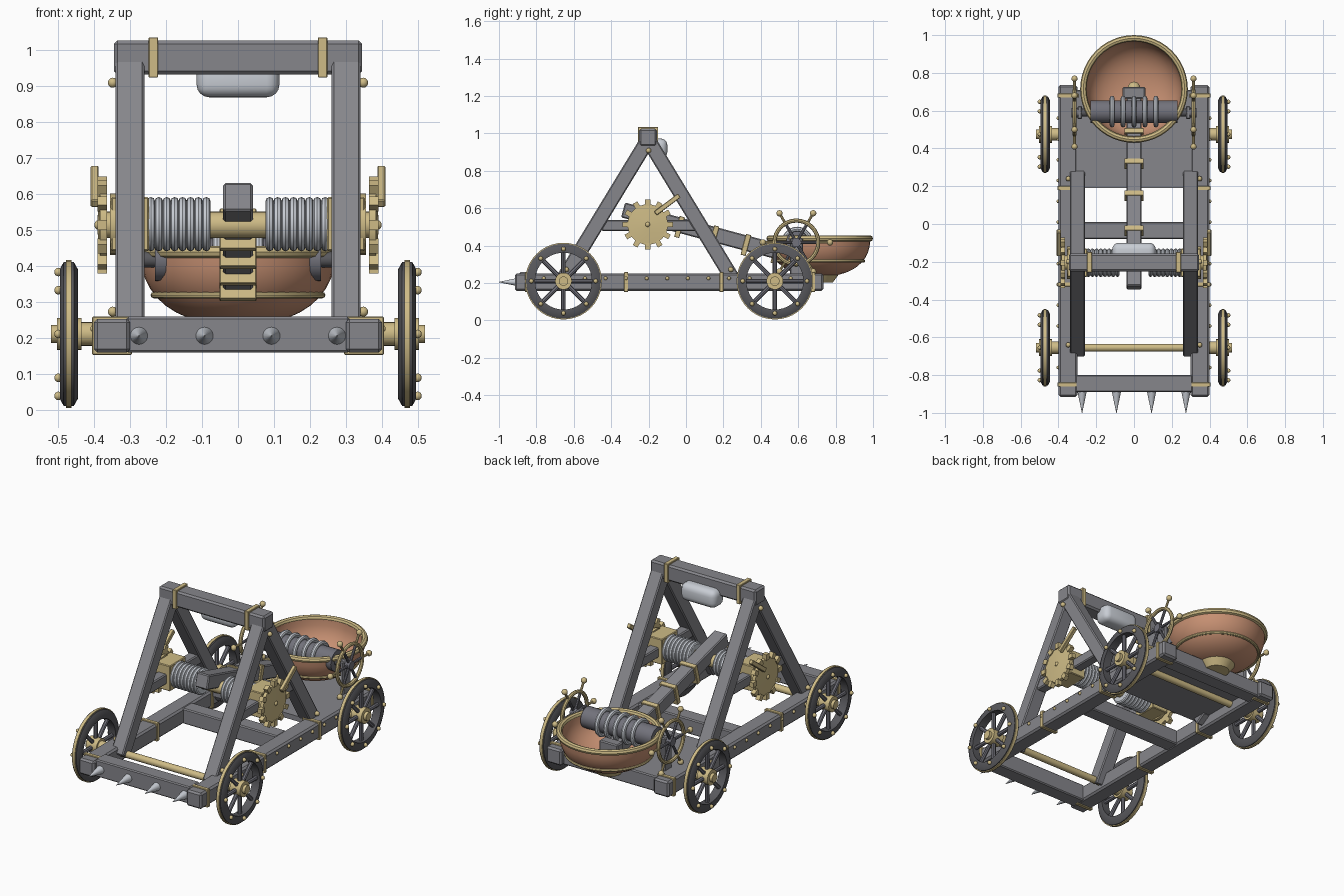
import bpy, bmesh, math
from mathutils import Vector, Matrix

if "Cube" in bpy.data.objects:
    bpy.data.objects.remove(bpy.data.objects["Cube"])


def material(name, r, g, b):
    m = bpy.data.materials.new(name)
    m.use_nodes = True
    m.diffuse_color = (r, g, b, 1)
    m.node_tree.nodes["Principled BSDF"].inputs["Base Color"].default_value = (r, g, b, 1)
    return m


TIMBER = material("grey timber", 0.24, 0.24, 0.26)
GOLD = material("pale brass", 0.62, 0.5, 0.24)
COPPER = material("copper", 0.57, 0.28, 0.17)
ROPE = material("light steel", 0.58, 0.61, 0.66)
DARK = material("dark iron", 0.1, 0.1, 0.11)
SPOKE = material("spoke iron", 0.17, 0.17, 0.2)


def finish(name, bm, mat, smooth=True):
    bmesh.ops.recalc_face_normals(bm, faces=bm.faces)
    mesh = bpy.data.meshes.new(name)
    bm.to_mesh(mesh)
    bm.free()
    mesh.materials.append(mat)
    ob = bpy.data.objects.new(name, mesh)
    bpy.context.collection.objects.link(ob)
    if smooth:
        bpy.ops.object.select_all(action='DESELECT')
        ob.select_set(True)
        bpy.context.view_layer.objects.active = ob
        bpy.ops.object.shade_smooth_by_angle(angle=math.radians(40))
    return ob


def box(name, mat, centre, size, tilt=0, bevel=0.006, segments=1):
    bm = bmesh.new()
    bmesh.ops.create_cube(bm, size=1, matrix=Matrix.Translation(centre)
                          @ Matrix.Rotation(tilt, 4, 'X') @ Matrix.Diagonal((*size, 1)))
    if bevel:
        bmesh.ops.bevel(bm, geom=bm.edges[:], offset=bevel, segments=segments,
                        affect='EDGES', profile=0.5)
    return finish(name, bm, mat, segments > 1)


def add_rod(bm, a, b, r1, r2=None, sides=16):
    a, b = Vector(a), Vector(b)
    turn = (b - a).to_track_quat('Z', 'Y').to_matrix().to_4x4()
    bmesh.ops.create_cone(bm, cap_ends=True, segments=sides, radius1=r1,
                          radius2=r1 if r2 is None else r2, depth=(b - a).length,
                          matrix=Matrix.Translation((a + b) / 2) @ turn)


def rod(name, mat, a, b, r1, r2=None, sides=20):
    bm = bmesh.new()
    add_rod(bm, a, b, r1, r2, sides)
    return finish(name, bm, mat)


def balls(name, mat, points, radius):
    bm = bmesh.new()
    for p in points:
        bmesh.ops.create_uvsphere(bm, u_segments=10, v_segments=7, radius=radius,
                                  matrix=Matrix.Translation(p))
    return finish(name, bm, mat)


def lathe(name, mat, centre, profile, axis='X', closed=True, steps=40):
    """Turn (along, radius) points about an axis through centre."""
    bm = bmesh.new()
    vs = [bm.verts.new((u, 0, r)) for u, r in profile]
    for i in range(len(vs) if closed else len(vs) - 1):
        bm.edges.new((vs[i], vs[(i + 1) % len(vs)]))
    bmesh.ops.spin(bm, geom=bm.verts[:] + bm.edges[:], cent=(0, 0, 0), axis=(1, 0, 0),
                   angle=math.tau, steps=steps, use_merge=True)
    bmesh.ops.remove_doubles(bm, verts=bm.verts[:], dist=1e-5)
    if axis == 'Z':
        bm.transform(Matrix.Rotation(-math.pi / 2, 4, 'Y'))
    bm.transform(Matrix.Translation(centre))
    return finish(name, bm, mat)


def ring(name, mat, centre, major, minor, axis='X', steps=32):
    pts = [(minor * math.cos(k * math.tau / 8), major + minor * math.sin(k * math.tau / 8))
           for k in range(8)]
    return lathe(name, mat, centre, pts, axis, True, steps)


def polar(x, y, z, radius, count, phase=0.0):
    return [(x, y + radius * math.sin(phase + k * math.tau / count),
             z + radius * math.cos(phase + k * math.tau / count)) for k in range(count)]


# Chassis cross members and deck
box("front_beam", TIMBER, (0, -0.845, 0.208), (0.62, 0.09, 0.1))
box("middle_beam", TIMBER, (0, -0.035, 0.205), (0.62, 0.09, 0.09))
box("rear_beam", TIMBER, (0, 0.665, 0.205), (0.62, 0.09, 0.09))
box("rear_deck", TIMBER, (0, 0.42, 0.235), (0.62, 0.46, 0.03), bevel=0)
for x in (-0.275, -0.093, 0.093, 0.275):
    rod("front_spike", ROPE, (x, -0.885, 0.205), (x, -1.0, 0.205), 0.025, 0.001)
for y in (-0.655, 0.475):
    rod("axle", GOLD, (-0.5, y, 0.21), (0.5, y, 0.21), 0.02)


def wheel(s, y):
    x, z = s * 0.47, 0.21
    lathe("tyre", DARK, (x, y, z), [(-0.025, 0.152), (-0.025, 0.18), (-0.014, 0.2),
                                    (0.014, 0.2), (0.025, 0.18), (0.025, 0.152)])
    lathe("tyre_band", GOLD, (x, y, z), [(-0.008, 0.195), (-0.008, 0.205),
                                         (0.008, 0.205), (0.008, 0.195)])
    bm = bmesh.new()
    for p in polar(x, y, z, 0.157, 8):
        add_rod(bm, (x, y, z), p, 0.012, sides=8)
    finish("wheel_spokes", bm, SPOKE)
    balls("tyre_studs", GOLD, polar(s * 0.499, y, z, 0.172, 8), 0.012)
    rod("wheel_hub", GOLD, (s * 0.435, y, z), (s * 0.503, y, z), 0.045)
    rod("hub_cap", GOLD, (s * 0.5, y, z), (s * 0.52, y, z), 0.025)
    rod("axle_collar", GOLD, (s * 0.395, y, z), (s * 0.44, y, z), 0.033)


def handwheel(s):
    x, y, z = s * 0.315, 0.59, 0.417
    ring("handwheel_rim", GOLD, (x, y, z), 0.117, 0.011)
    spokes, grips = bmesh.new(), bmesh.new()
    for p in polar(x, y, z, 0.12, 6, math.pi / 6):
        add_rod(spokes, (x, y, z), p, 0.008, sides=8)
    for p, q in zip(polar(x, y, z, 0.115, 6, math.pi / 6), polar(x, y, z, 0.18, 6, math.pi / 6)):
        add_rod(grips, p, q, 0.007, sides=8)
    finish("handwheel_spokes", spokes, SPOKE)
    finish("handwheel_grips", grips, GOLD)
    balls("handwheel_knobs", GOLD, polar(x, y, z, 0.18, 6, math.pi / 6), 0.017)
    rod("handwheel_hub", SPOKE, (s * 0.295, y, z), (s * 0.33, y, z), 0.025)
    box("windlass_post", TIMBER, (s * 0.287, y, 0.34), (0.025, 0.07, 0.2))


def gear(s):
    x, y, z = s * 0.377, -0.205, 0.513
    bm = bmesh.new()
    add_rod(bm, (s * 0.364, y, z), (s * 0.383, y, z), 0.108, sides=32)
    add_rod(bm, (s * 0.383, y, z), (s * 0.391, y, z), 0.104, 0.01, 32)
    for k in range(12):
        turn = Matrix.Rotation(k * math.tau / 12, 4, 'X')
        bmesh.ops.create_cube(bm, size=1, matrix=Matrix.Translation((x, y, z)) @ turn
                              @ Matrix.Translation((0, 0, 0.117))
                              @ Matrix.Diagonal((0.026, 0.028, 0.035, 1)))
    finish("winch_gear", bm, GOLD)
    balls("gear_boss", GOLD, [(s * 0.386, y, z)], 0.014)
    box("winch_handle", GOLD, (s * 0.398, -0.1, 0.62), (0.022, 0.16, 0.026),
        tilt=math.radians(37), bevel=0.003)


# Mirrored side assemblies
for s in (-1, 1):
    box("side_rail", TIMBER, (s * 0.35, -0.09, 0.205), (0.1, 1.65, 0.094), bevel=0.01)
    for y in (-0.85, -0.32, 0.19, 0.68):
        box("rail_band", GOLD, (s * 0.35, y, 0.205), (0.11, 0.022, 0.106), bevel=0.002)
    balls("rail_studs", GOLD, [(s * 0.401, -0.76 + 0.11 * k, 0.225) for k in range(13)], 0.01)
    for y in (-0.655, 0.475):
        wheel(s, y)
    # A-frame legs leaning together, with a brace
    for d in (-1, 1):
        box("frame_leg", TIMBER, (s * 0.3, -0.203 + d * 0.238, 0.575), (0.08, 0.08, 0.88),
            tilt=d * math.atan2(0.45, 0.74))
    box("frame_brace", TIMBER, (s * 0.3, -0.2, 0.507), (0.06, 0.5, 0.06))
    balls("frame_studs", GOLD, [(s * 0.348, -0.2, 0.908), (s * 0.348, -0.64, 0.272),
                                (s * 0.348, 0.24, 0.272)], 0.014)
    box("top_beam_band", GOLD, (s * 0.235, -0.203, 0.978), (0.026, 0.108, 0.112), bevel=0.002)
    # Torsion bundle
    box("winch_bearing", GOLD, (s * 0.3, -0.205, 0.515), (0.105, 0.15, 0.15), bevel=0.004)
    rod("winch_flange", GOLD, (s * 0.338, -0.205, 0.515), (s * 0.355, -0.205, 0.515), 0.085)
    rod("rope_core", ROPE, (s * 0.078, -0.205, 0.515), (s * 0.25, -0.205, 0.515), 0.062)
    for k in range(8):
        ring("rope_coil", ROPE, (s * (0.088 + 0.022 * k), -0.205, 0.515), 0.064, 0.0115, steps=28)
    gear(s)
    handwheel(s)

# Top beam and stop pad
box("top_beam", TIMBER, (0, -0.203, 0.978), (0.69, 0.095, 0.095), bevel=0.01)
box("stop_pad", ROPE, (0, -0.152, 0.92), (0.23, 0.105, 0.105), bevel=0.035, segments=4)
rod("winch_axle", GOLD, (-0.375, -0.205, 0.513), (0.375, -0.205, 0.513), 0.037)

# Throwing arm
SLOPE = -0.27
TILT = math.atan(SLOPE)


def arm_point(y, lift=0.0):
    return (0, y, 0.5 + SLOPE * y + lift)


box("throwing_arm", TIMBER, arm_point(0.185), (0.082, 1.08, 0.082), tilt=TILT)
for y in (-0.035, 0.15, 0.32, 0.48):
    box("arm_band", GOLD, arm_point(y, -0.01), (0.102, 0.028, 0.115), tilt=TILT, bevel=0.002)
box("arm_end_block", TIMBER, (0, 0.695, 0.33), (0.12, 0.06, 0.09))

# Bowl with brass trim
CUP = Vector((0, 0.715, 0))
angles = [math.radians(a) for a in range(0, 91, 9)]
outer = [(0.435 - 0.2 * math.sin(a) ** 0.9, 0.27 * math.cos(a) ** 0.85 if a < 1.57 else 0)
         for a in angles]
inner = [(0.435 - 0.18 * math.sin(a) ** 0.9, 0.252 * math.cos(a) ** 0.85 if a < 1.57 else 0)
         for a in angles]
lathe("bowl", COPPER, CUP, outer[::-1] + inner, 'Z', closed=False)
ring("bowl_rim", GOLD, CUP + Vector((0, 0, 0.438)), 0.268, 0.017, 'Z', 48)
ring("bowl_band", GOLD, CUP + Vector((0, 0, 0.318)), 0.234, 0.009, 'Z', 48)
rod("bowl_foot", GOLD, CUP + Vector((0, 0, 0.203)), CUP + Vector((0, 0, 0.243)), 0.07, 0.1, 28)
balls("bowl_boss", GOLD, [(0, 0.72, 0.3)], 0.035)

# Windlass drum across the bowl
rod("windlass_shaft", DARK, (-0.32, 0.59, 0.417), (0.32, 0.59, 0.417), 0.022)
rod("windlass_drum", SPOKE, (-0.23, 0.595, 0.417), (0.23, 0.595, 0.417), 0.06, sides=24)
for k in range(-2, 3):
    ring("windlass_coil", ROPE, (k * 0.058, 0.595, 0.417), 0.071, 0.013, steps=28)
